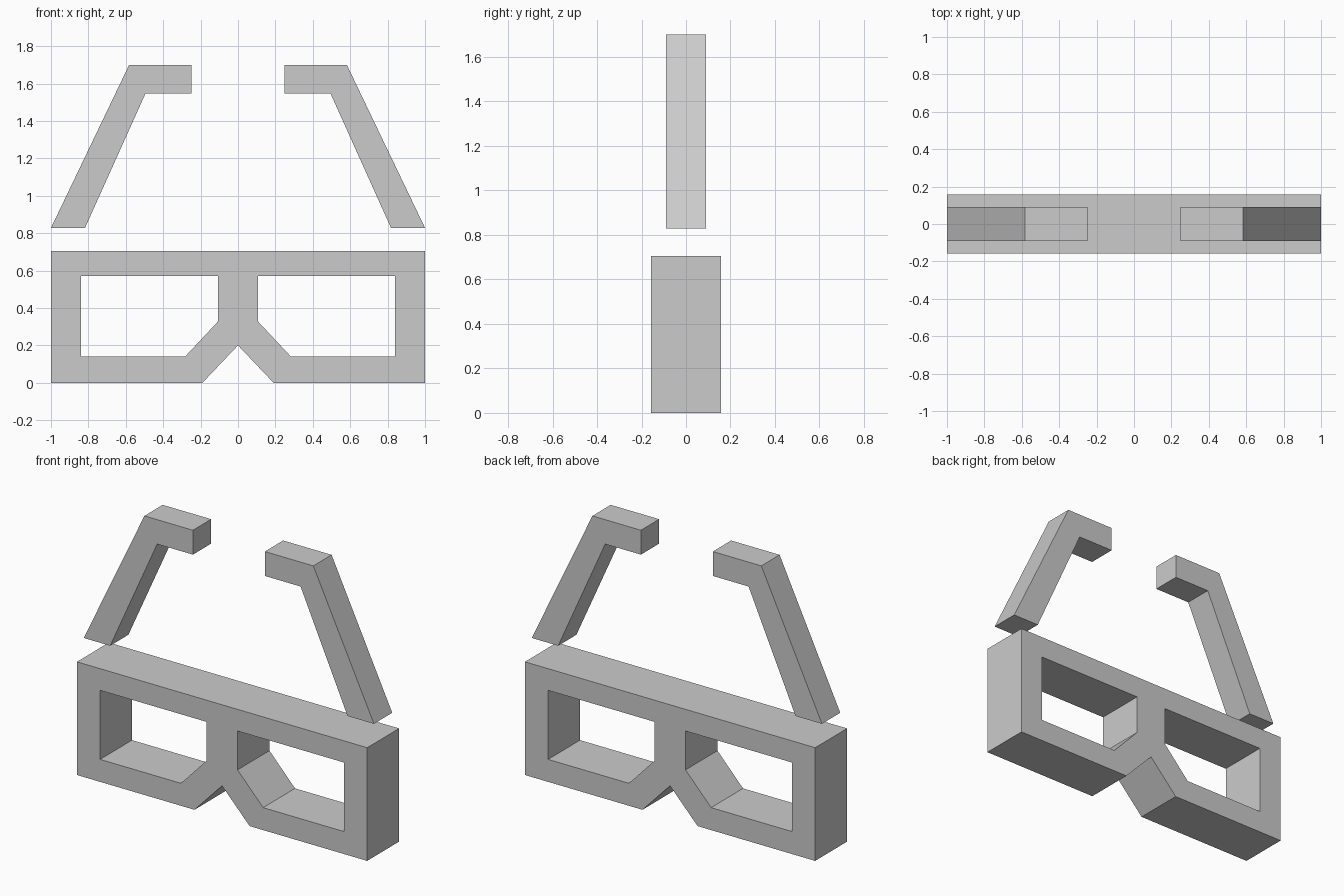
import bpy
import bmesh

cube = bpy.data.objects.get("Cube")
if cube:
    bpy.data.objects.remove(cube, do_unlink=True)

# Single plain grey for every part
GREY = (0.6, 0.6, 0.6, 1.0)
grey = bpy.data.materials.new("plain_grey")
grey.use_nodes = True
grey.diffuse_color = GREY
grey.node_tree.nodes["Principled BSDF"].inputs["Base Color"].default_value = GREY


def ribbon(name, outer, inner, depth, closed=False, side=1):
    """Fill quads between two matching x-z outlines, then thicken along y."""
    bm = bmesh.new()
    rows = [[bm.verts.new((side * x, 0, z)) for x, z in line] for line in (outer, inner)]
    count = len(outer)
    for i in range(count if closed else count - 1):
        j = (i + 1) % count
        bm.faces.new((rows[0][i], rows[0][j], rows[1][j], rows[1][i]))
    mesh = bpy.data.meshes.new(name)
    bm.to_mesh(mesh)
    bm.free()
    mesh.materials.append(grey)
    obj = bpy.data.objects.new(name, mesh)
    bpy.context.collection.objects.link(obj)
    if closed:
        # The half frame meets its reflection at the bridge
        mirror = obj.modifiers.new("mirror", "MIRROR")
        mirror.use_clip = True
    solid = obj.modifiers.new("thickness", "SOLIDIFY")
    solid.thickness = depth
    solid.offset = 0
    return obj


# Front frame: half outline around one lens opening, with the nose notch
ribbon("front_frame",
       [(0, 0.705), (1, 0.705), (1, 0), (0.19, 0), (0, 0.2)],
       [(0.107, 0.57), (0.84, 0.57), (0.84, 0.14), (0.283, 0.14), (0.107, 0.328)],
       0.314, closed=True)

# Folded arms floating above the frame, each with a bent tip
for name, side in (("left_arm", 1), ("right_arm", -1)):
    ribbon(name,
           [(1, 0.828), (0.582, 1.7), (0.248, 1.7)],
           [(0.818, 0.828), (0.494, 1.548), (0.248, 1.548)],
           0.18, side=side)
